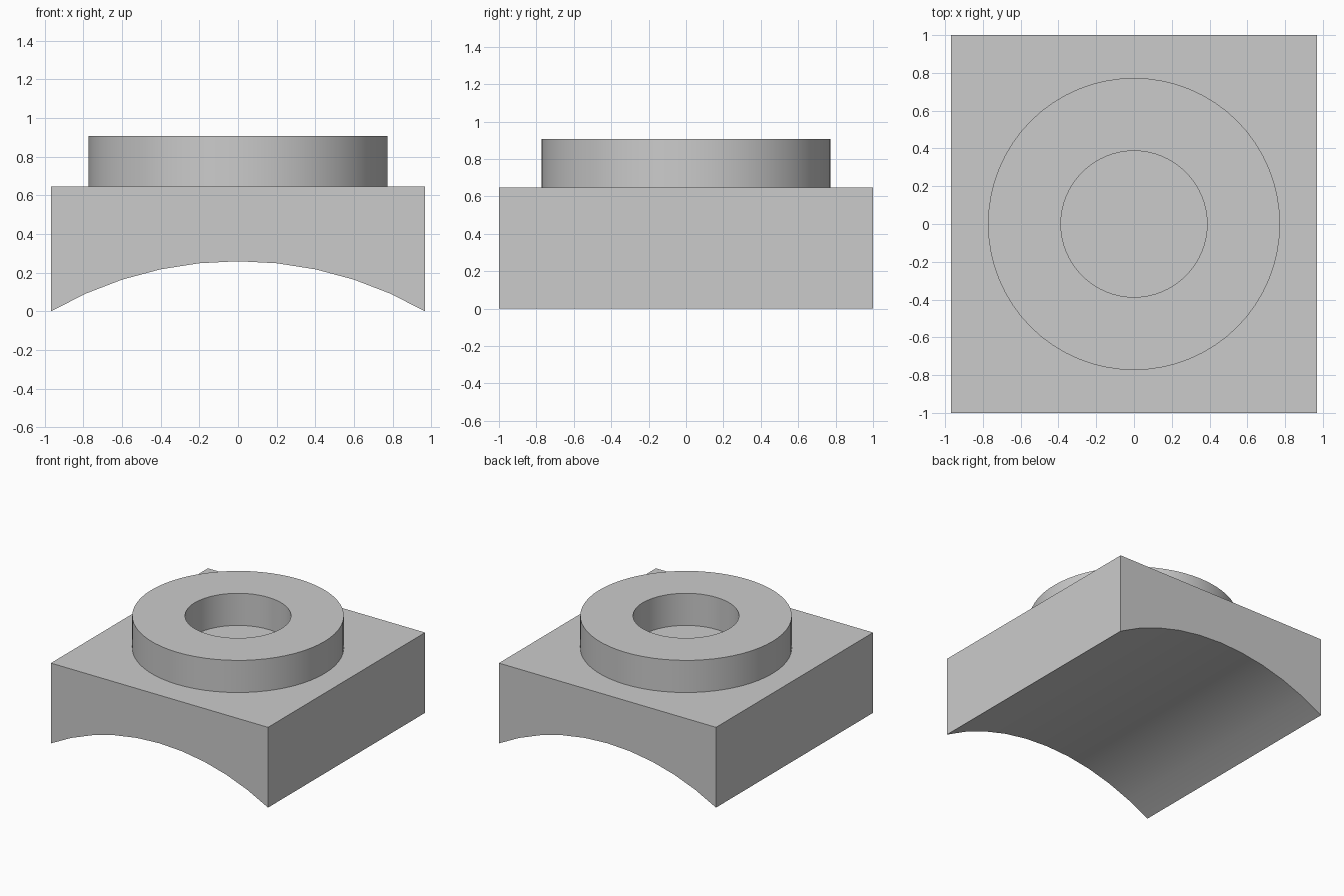
import bpy, bmesh, math

if "Cube" in bpy.data.objects:
    bpy.data.objects.remove(bpy.data.objects["Cube"])

R = 1.936            # radius of the saddle arch
HALF_X, HALF_Y = R / 2, 1.0
BLOCK_TOP, RING_TOP = 0.647, 0.906
R_OUT, R_IN, SIDES = 0.773, 0.387, 64


def make_object(name, bm):
    bmesh.ops.recalc_face_normals(bm, faces=bm.faces)
    mesh = bpy.data.meshes.new(name)
    bm.to_mesh(mesh)
    bm.free()
    obj = bpy.data.objects.new(name, mesh)
    bpy.context.collection.objects.link(obj)
    bpy.ops.object.select_all(action='DESELECT')
    obj.select_set(True)
    bpy.context.view_layer.objects.active = obj
    bpy.ops.object.shade_smooth_by_angle(angle=math.radians(30))
    return obj


def extrude(bm, faces, vec):
    geom = bmesh.ops.extrude_face_region(bm, geom=faces)["geom"]
    verts = [g for g in geom if isinstance(g, bmesh.types.BMVert)]
    bmesh.ops.translate(bm, verts=verts, vec=vec)


# Saddle block: arched front profile extruded along y
bm = bmesh.new()
angles = [math.radians(-30 + 6 * i) for i in range(11)]
profile = [(R * math.sin(a), R * (math.cos(a) - math.cos(math.pi / 6))) for a in angles]
profile += [(HALF_X, BLOCK_TOP), (-HALF_X, BLOCK_TOP)]
face = bm.faces.new([bm.verts.new((x, -HALF_Y, z)) for x, z in profile])
extrude(bm, [face], (0, 2 * HALF_Y, 0))
make_object("saddle_block", bm)

# Raised ring on top: the block forms the floor of its hole
bm = bmesh.new()
rims = []
for r in (R_OUT, R_IN):
    rims.append([bm.verts.new((r * math.cos(t), r * math.sin(t), BLOCK_TOP))
                 for t in (2 * math.pi * i / SIDES for i in range(SIDES))])
outer, inner = rims
faces = [bm.faces.new((outer[i], outer[(i + 1) % SIDES], inner[(i + 1) % SIDES], inner[i]))
         for i in range(SIDES)]
extrude(bm, faces, (0, 0, RING_TOP - BLOCK_TOP))
make_object("raised_ring", bm)
